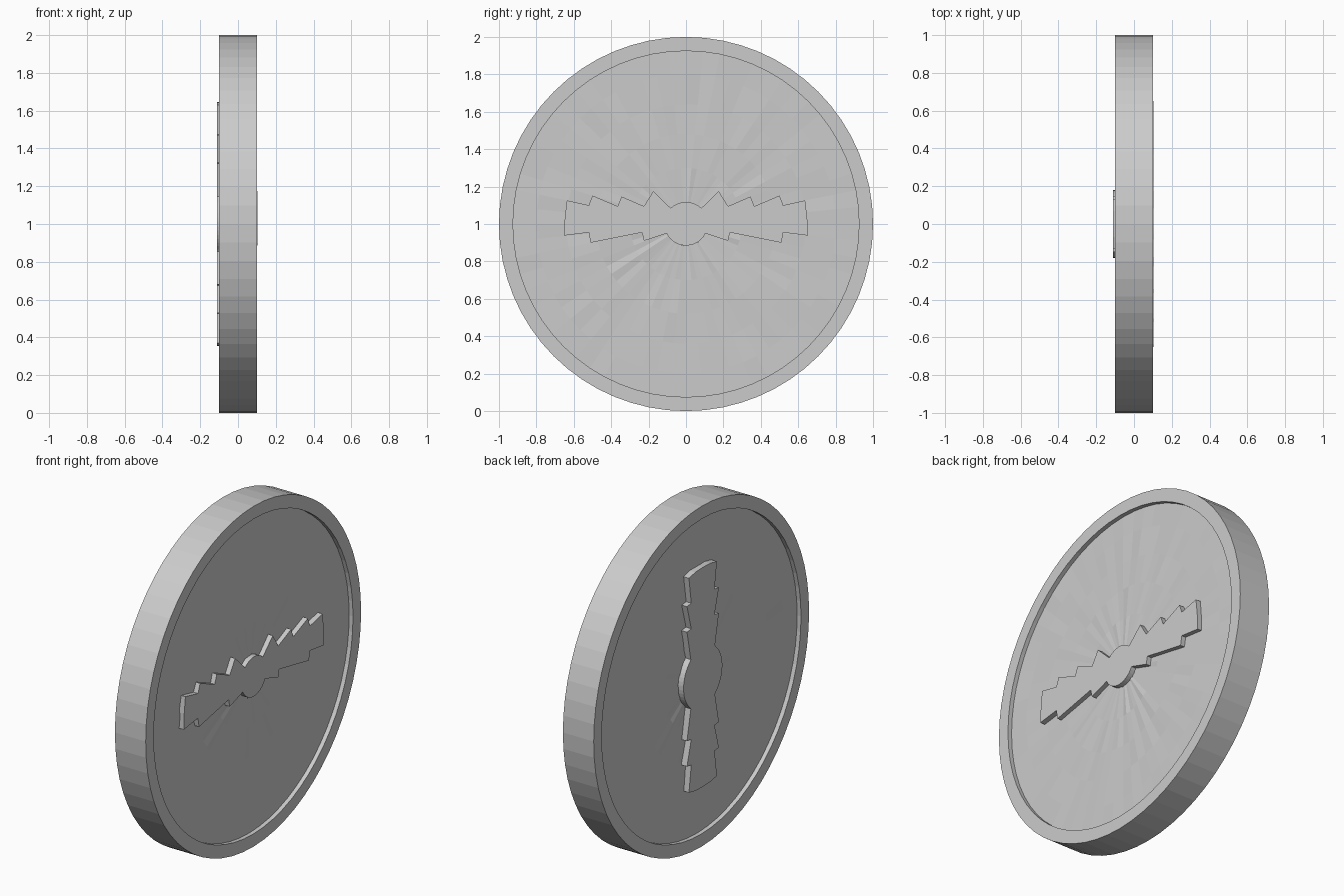
import bpy, bmesh, math, random

if "Cube" in bpy.data.objects:
    bpy.data.objects.remove(bpy.data.objects["Cube"])

random.seed(4)
SIDES = 64
CENTRE = 1.0


def finish(bm, name):
    bmesh.ops.recalc_face_normals(bm, faces=bm.faces[:])
    mesh = bpy.data.meshes.new(name)
    bm.to_mesh(mesh)
    bm.free()
    obj = bpy.data.objects.new(name, mesh)
    bpy.context.collection.objects.link(obj)
    return obj


def disc_body():
    """Lathed disc with a raised rim and slightly hammered recessed faces."""
    floor = 0.075
    half = [(r, floor, 0.003) for r in (0.12, 0.3, 0.48, 0.64, 0.8)]
    half += [(0.925, floor, 0), (0.925, 0.1, 0), (1.0, 0.1, 0)]
    profile = half + [(r, -x, j) for r, x, j in reversed(half)]
    bm = bmesh.new()
    rings = []
    for r, x, jitter in profile:
        ring = []
        for i in range(SIDES):
            a = 2 * math.pi * i / SIDES
            ring.append(bm.verts.new((x + random.uniform(-jitter, jitter),
                                      r * math.cos(a), CENTRE + r * math.sin(a))))
        rings.append(ring)
    for a, b in zip(rings, rings[1:]):
        for i in range(SIDES):
            k = (i + 1) % SIDES
            bm.faces.new((a[i], a[k], b[k], b[i]))
    # close the middle of each face
    for ring, x in ((rings[0], floor), (rings[-1], -floor)):
        hub = bm.verts.new((x, 0, CENTRE))
        for i in range(SIDES):
            bm.faces.new((hub, ring[i], ring[(i + 1) % SIDES]))
    return finish(bm, "disc_body")


def relief(name, outline, x0, x1):
    """Extrude a (y, z) outline from x0 to x1."""
    bm = bmesh.new()
    face = bm.faces.new([bm.verts.new((x0, y, CENTRE + z)) for y, z in outline])
    new = bmesh.ops.extrude_face_region(bm, geom=[face])["geom"]
    bmesh.ops.translate(bm, vec=(x1 - x0, 0, 0),
                        verts=[v for v in new if isinstance(v, bmesh.types.BMVert)])
    bmesh.ops.triangulate(bm, faces=[f for f in bm.faces if len(f.verts) > 4])
    return finish(bm, name)


def arc(r, start, end, n):
    return [(r * math.cos(math.radians(start + (end - start) * i / n)),
             r * math.sin(math.radians(start + (end - start) * i / n)))
            for i in range(n + 1)]


disc_body()

# Horizontal stepped wing relief on the +x face, mirrored about the middle
right_half = arc(0.118, 88, 46, 5) + [
    (0.175, 0.175), (0.225, 0.095), (0.345, 0.147), (0.365, 0.095),
    (0.50, 0.152), (0.52, 0.10), (0.637, 0.126), (0.648, 0.03), (0.652, -0.062),
    (0.52, -0.045), (0.51, -0.10), (0.235, -0.045), (0.225, -0.09),
] + arc(0.115, -26, -88, 7)
outline = right_half + [(-y, z) for y, z in reversed(right_half)]
relief("right_wing_relief", outline, 0.065, 0.104)

# Vertical stepped bar relief on the -x face, mirrored both ways
quarter = [(0.0, 0.645), (0.07, 0.642), (0.13, 0.63), (0.108, 0.475), (0.148, 0.47),
           (0.108, 0.325), (0.148, 0.32), (0.112, 0.145)] + arc(0.18, 48, 4, 6)
side = quarter + [(y, -z) for y, z in reversed(quarter)]
outline = side + [(-y, z) for y, z in reversed(side[1:-1])]
relief("left_bar_relief", outline, -0.065, -0.11)
